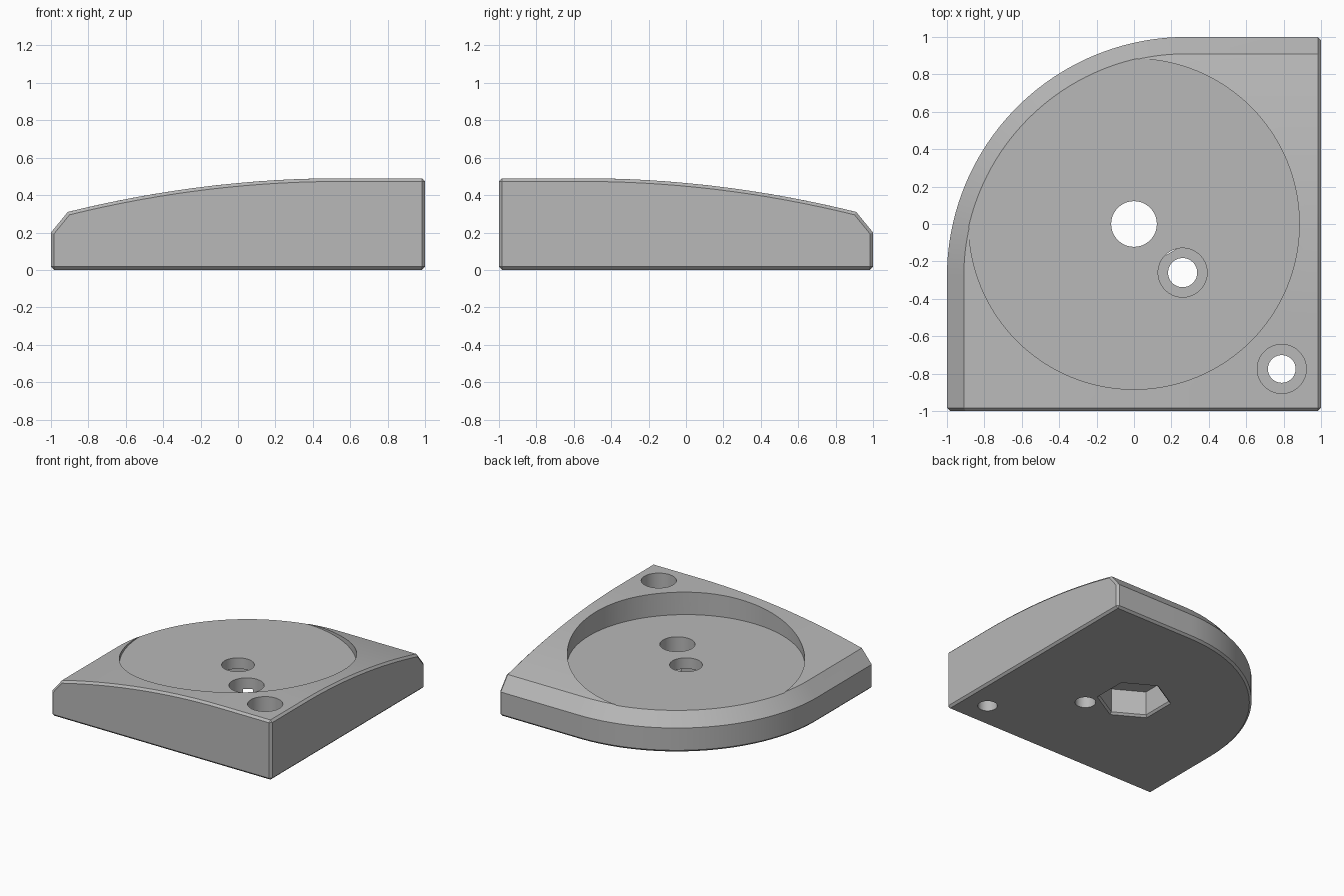
import bpy, bmesh, math
from mathutils import Vector

if "Cube" in bpy.data.objects:
    bpy.data.objects.remove(bpy.data.objects["Cube"])

C, R = 0.28, 1.28            # arc centre (C, -C) and radius of the rounded corner
LIP, EDGE, CROWN = 0.09, 0.017, 1.55

grey = bpy.data.materials.new("plain grey")
grey.diffuse_color = (0.48, 0.48, 0.48, 1)
grey.use_nodes = True
grey.node_tree.nodes["Principled BSDF"].inputs["Base Color"].default_value = grey.diffuse_color


def height(d):
    """Top height at distance d from the outer rounded edge."""
    if d < LIP:
        return 0.2 + 0.11 * d / LIP
    return 0.49 - 0.18 * max(0, (CROWN - d) / (CROWN - LIP)) ** 2


# Stations: outer rim point and the inner point the profile runs to
steps = 10
stations = []
for i in range(steps):
    x = 1 - (1 - C) * i / steps
    stations.append(((x, 1), (x, -x)))
for i in range(41):
    a = math.pi / 2 * (1 + i / 40)
    stations.append(((C + R * math.cos(a), -C + R * math.sin(a)), (C, -C)))
for i in range(1, steps + 1):
    x = C + (1 - C) * i / steps
    stations.append(((-1, -x), (x, -x)))

# Curved top sheet
bm = bmesh.new()
rows = []
for p, q in stations:
    p, q = Vector(p), Vector(q)
    length = (q - p).length
    ds = [0] + [LIP + (length - LIP) * j / 20 for j in range(21)]
    row = []
    for d in ds:
        v = p.lerp(q, d / length)
        row.append(bm.verts.new((v.x, v.y, height(d))))
    rows.append(row)
for a, b in zip(rows, rows[1:]):
    for j in range(len(a) - 1):
        bm.faces.new((a[j], b[j], b[j + 1], a[j + 1]))
bmesh.ops.remove_doubles(bm, verts=bm.verts[:], dist=1e-5)

# Side walls and base
rim = [e for e in bm.edges if e.is_boundary]
ext = bmesh.ops.extrude_edge_only(bm, edges=rim)["geom"]
for v in ext:
    if isinstance(v, bmesh.types.BMVert):
        v.co.z = 0
bmesh.ops.contextual_create(
    bm, geom=[e for e in bm.edges if e.is_boundary])
bmesh.ops.recalc_face_normals(bm, faces=bm.faces[:])
bmesh.ops.dissolve_limit(bm, angle_limit=0.001,
                         verts=bm.verts[:], edges=bm.edges[:])
bm.normal_update()

# Small bevel round the front, right and bottom faces
flat = [f for f in bm.faces
        if f.normal.y < -0.99 or f.normal.x > 0.99 or f.normal.z < -0.99]
edges = list({e for f in flat for e in f.edges})
bmesh.ops.bevel(bm, geom=edges, offset=EDGE, offset_type='OFFSET',
                segments=1, profile=0.5, affect='EDGES', clamp_overlap=False)
bmesh.ops.recalc_face_normals(bm, faces=bm.faces[:])
me = bpy.data.meshes.new("corner_base")
bm.to_mesh(me)
bm.free()
base = bpy.data.objects.new("corner_base", me)
me.materials.append(grey)
bpy.context.collection.objects.link(base)


def cut(name, x, y, r0, r1, z0, z1, n=64):
    """Subtract an n-sided tapered prism from the base."""
    b = bmesh.new()
    rings = []
    for r, z in ((r0, z0), (r1, z1)):
        rings.append([b.verts.new((x + r * math.sin(2 * math.pi * i / n),
                                   y + r * math.cos(2 * math.pi * i / n), z))
                      for i in range(n)])
    b.faces.new(rings[0])
    b.faces.new(rings[1])
    for i in range(n):
        k = (i + 1) % n
        b.faces.new((rings[0][i], rings[0][k], rings[1][k], rings[1][i]))
    bmesh.ops.recalc_face_normals(b, faces=b.faces[:])
    m = bpy.data.meshes.new(name)
    b.to_mesh(m)
    b.free()
    m.materials.append(grey)
    ob = bpy.data.objects.new(name, m)
    bpy.context.collection.objects.link(ob)
    ob.hide_render = True
    mod = base.modifiers.new(name, 'BOOLEAN')
    mod.operation, mod.solver, mod.object = 'DIFFERENCE', 'EXACT', ob
    bpy.context.view_layer.objects.active = base
    bpy.ops.object.modifier_apply(modifier=name)
    bpy.data.objects.remove(ob)


# Round pocket, nut recess with chamfered mouth, centre hole
cut("pocket", 0, 0, 0.884, 0.884, 0.305, 1, 128)
cut("nut_recess", 0, 0, 0.265, 0.265, -0.1, 0.215, 6)
cut("nut_mouth", 0, 0, 0.30, 0.265, -0.02, 0.017, 6)
cut("centre_hole", 0, 0, 0.122, 0.122, 0.1, 0.6)
# Counterbored screw holes
for i, (x, y, r, z) in enumerate(((0.26, -0.26, 0.078, 0.14),
                                  (0.79, -0.775, 0.074, 0.14))):
    cut(f"screw_head_{i}", x, y, 0.131, 0.131, z, 1)
    cut(f"screw_hole_{i}", x, y, r, r, -0.1, z + 0.05)

bpy.ops.object.select_all(action='DESELECT')
base.select_set(True)
bpy.context.view_layer.objects.active = base
bpy.ops.object.shade_smooth_by_angle(angle=math.radians(25))
